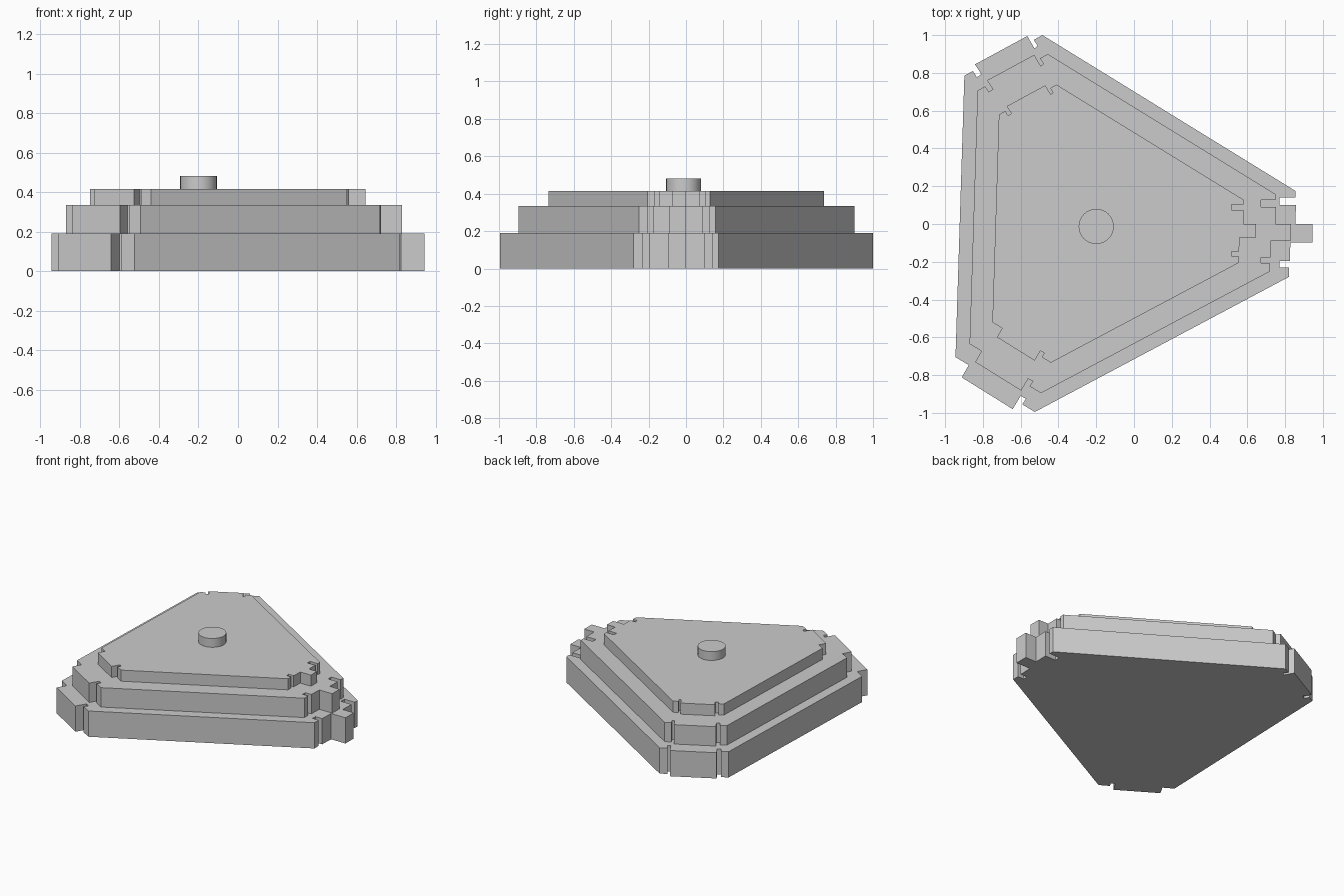
import bpy, bmesh
from mathutils import Vector

if "Cube" in bpy.data.objects:
    bpy.data.objects.remove(bpy.data.objects["Cube"])

# Footprint of the bottom tier, clockwise from the back corner
OUTLINE = [
    # right corner: notch, tab, notch
    (-0.485, 1.0), (0.855, 0.175), (0.855, 0.14), (0.77, 0.14), (0.77, 0.10),
    (0.857, 0.10), (0.855, 0.0), (0.945, 0.0), (0.945, -0.097), (0.828, -0.097),
    (0.825, -0.197), (0.77, -0.197), (0.77, -0.23), (0.82, -0.23), (0.82, -0.28),
    # front left corner
    (-0.525, -0.995), (-0.592, -0.955), (-0.572, -0.925), (-0.60, -0.91),
    (-0.642, -0.98), (-0.912, -0.812), (-0.875, -0.747), (-0.945, -0.705),
    # back left corner
    (-0.898, 0.785), (-0.853, 0.81), (-0.832, 0.777), (-0.808, 0.793),
    (-0.842, 0.845), (-0.565, 0.995), (-0.527, 0.93), (-0.51, 0.942), (-0.53, 0.975),
]
CENTRE = Vector((-0.2, 0.0))


def tier(name, scale, z0, z1):
    """Extrude the footprint, scaled about the knob axis."""
    bm = bmesh.new()
    points = [CENTRE + (Vector(p) - CENTRE) * scale for p in OUTLINE]
    face = bm.faces.new([bm.verts.new((p.x, p.y, z0)) for p in points])
    top = bmesh.ops.extrude_face_region(bm, geom=[face])["geom"]
    bmesh.ops.translate(bm, vec=(0, 0, z1 - z0),
                        verts=[v for v in top if isinstance(v, bmesh.types.BMVert)])
    bmesh.ops.recalc_face_normals(bm, faces=bm.faces)
    mesh = bpy.data.meshes.new(name)
    bm.to_mesh(mesh)
    bm.free()
    bpy.context.collection.objects.link(bpy.data.objects.new(name, mesh))


# Three stacked tiers
tier("bottom_tier", 1.0, 0.0, 0.19)
tier("middle_tier", 0.9, 0.19, 0.333)
tier("top_tier", 0.738, 0.333, 0.415)

# Round knob on top
bpy.ops.mesh.primitive_cylinder_add(vertices=32, radius=0.093, depth=0.065,
                                    location=(-0.2, -0.013, 0.4475))
bpy.context.object.name = "top_knob"
bpy.ops.object.shade_smooth_by_angle()
